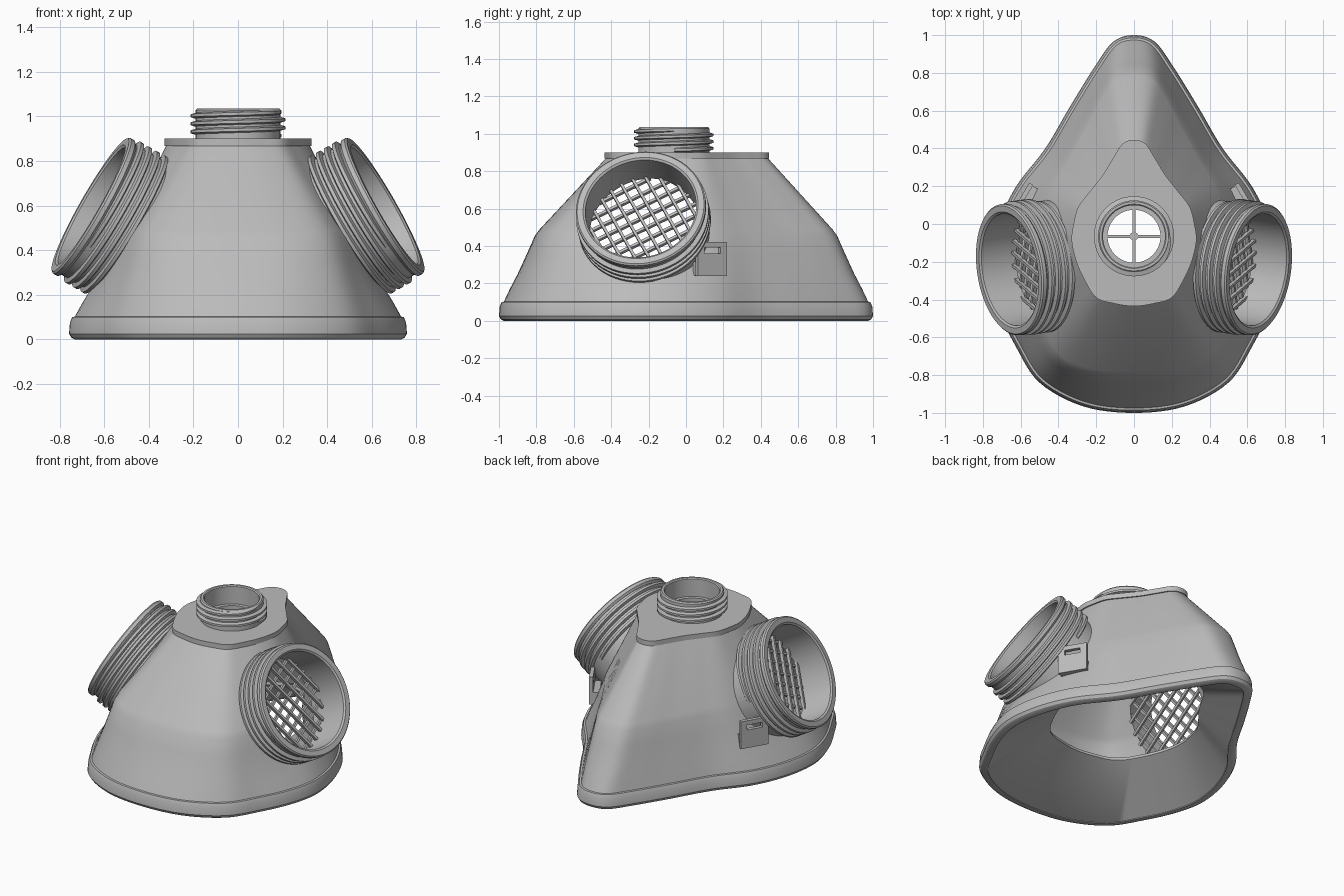
import bpy, bmesh, math
from mathutils import Vector, Matrix

if "Cube" in bpy.data.objects:
    bpy.data.objects.remove(bpy.data.objects["Cube"], do_unlink=True)

grey = bpy.data.materials.new("matte_grey")
grey.use_nodes = True
COLOUR = (0.5, 0.5, 0.5, 1)
grey.diffuse_color = COLOUR
grey.node_tree.nodes["Principled BSDF"].inputs["Base Color"].default_value = COLOUR


def finish(name, bm, matrix=Matrix()):
    bm.transform(matrix)
    bmesh.ops.recalc_face_normals(bm, faces=bm.faces)
    mesh = bpy.data.meshes.new(name)
    bm.to_mesh(mesh)
    bm.free()
    mesh.materials.append(grey)
    obj = bpy.data.objects.new(name, mesh)
    bpy.context.collection.objects.link(obj)
    return obj


def skin(name, rings, matrix=Matrix(), wrap=False):
    """Bridge equal closed rings; wrap into a loop or cap both ends."""
    bm = bmesh.new()
    loops = [[bm.verts.new(p) for p in ring] for ring in rings]
    pairs = list(zip(loops, loops[1:]))
    if wrap:
        pairs.append((loops[-1], loops[0]))
    else:
        bm.faces.new(loops[0])
        bm.faces.new(loops[-1])
    n = len(loops[0])
    for a, b in pairs:
        for i in range(n):
            j = (i + 1) % n
            bm.faces.new((a[i], a[j], b[j], b[i]))
    return finish(name, bm, matrix)


def polar(r, a, z):
    return Vector((r * math.cos(a), r * math.sin(a), z))


def cylinder(name, r, z0, z1, matrix, n=80):
    turn = math.tau / n
    return skin(name, [[polar(r, i * turn, z) for i in range(n)] for z in (z0, z1)], matrix)


def lathe(name, profile, matrix, n=80):
    turn = math.tau / n
    return skin(name, [[polar(r, i * turn, z) for r, z in profile] for i in range(n)], matrix, True)


def thread(name, r, height, z0, pitch, turns, matrix, n=64):
    """Helical ridge with a trapezoid section that fades in and out."""
    rings, steps = [], int(n * turns)
    for i in range(steps + 1):
        fade = min(1, (i + 1) / 8, (steps - i + 1) / 8)
        z, a, w = z0 + pitch * i / n, math.tau * i / n, pitch * 0.4
        top = r + height * fade
        rings.append([polar(r - 0.006, a, z - w), polar(top, a, z - w * 0.45),
                      polar(top, a, z + w * 0.45), polar(r - 0.006, a, z + w)])
    return skin(name, rings, matrix)


def boxes(name, specs, matrix):
    """Boxes given as (centre, size, turn about local z)."""
    bm = bmesh.new()
    for centre, size, turn in specs:
        m = Matrix.Rotation(turn, 4, "Z") @ Matrix.Translation(centre) @ Matrix.Diagonal((*size, 1))
        bmesh.ops.create_cube(bm, size=1, matrix=m)
    return finish(name, bm, matrix)


def combine(obj, tool, operation):
    mod = obj.modifiers.new("cut", "BOOLEAN")
    mod.object, mod.operation, mod.solver = tool, operation, "EXACT"
    bpy.context.view_layer.objects.active = obj
    bpy.ops.object.modifier_apply(modifier=mod.name)
    bpy.data.objects.remove(tool, do_unlink=True)


def smooth(obj):
    bpy.ops.object.select_all(action="DESELECT")
    obj.select_set(True)
    bpy.context.view_layer.objects.active = obj
    bpy.ops.object.shade_smooth_by_angle(angle=math.radians(30))


# Half outlines, back to front: face seal, shoulder and top plate
SEAL = [(0, 1), (.11, .965), (.21, .83), (.34, .62), (.47, .4), (.63, .19), (.725, -.03),
        (.758, -.26), (.715, -.46), (.625, -.65), (.5, -.84), (.27, -.965), (0, -1)]
SHOULDER = [(0, .8), (.1, .775), (.175, .67), (.265, .5), (.36, .33), (.46, .16), (.515, -.03),
            (.53, -.2), (.52, -.38), (.485, -.55), (.4, -.71), (.23, -.785), (0, -.8)]
PLATE = [(0, .445), (.06, .425), (.11, .35), (.165, .26), (.235, .17), (.295, .09), (.32, 0),
         (.33, -.09), (.305, -.2), (.26, -.3), (.2, -.39), (.11, -.42), (0, -.435)]


def outline(z, t, inset, sub=6):
    """Smooth closed ring; t runs from seal (0) over shoulder (1) to plate (2)."""
    low, high, f = (SEAL, SHOULDER, t) if t < 1 else (SHOULDER, PLATE, t - 1)
    half = [Vector(a).lerp(Vector(b), f) for a, b in zip(low, high)]
    ctrl = half + [Vector((-p.x, p.y)) for p in half[-2:0:-1]]
    n, pts = len(ctrl), []
    for i in range(n):
        p, q, r, s = (ctrl[(i + k) % n] for k in (-1, 0, 1, 2))
        for k in range(sub):
            u = k / sub
            pts.append(0.5 * (2 * q + (r - p) * u + (2 * p - 5 * q + 4 * r - s) * u * u
                              + (3 * q - p - 3 * r + s) * u ** 3))
    ring = []
    for i, p in enumerate(pts):
        d = (pts[(i + 1) % len(pts)] - pts[i - 1]).normalized()
        ring.append(Vector((p.x + d.y * inset, p.y - d.x * inset, z)))
    return ring


# Body shell levels: height, outline blend, inset
OUTER = [(0, 0, .025), (.008, 0, .01), (.025, 0, 0), (.075, 0, .004), (.1, 0, .014),
         (.102, 0, .026), (.17, .2, .018), (.25, .46, .008), (.36, .74, .002),
         (.455, .96, 0), (.49, 1.05, 0), (.875, 2, .012)]
INNER = [(-.02, 0, .05), (.1, .04, .06), (.25, .46, .045), (.36, .74, .04),
         (.455, .96, .036), (.49, 1.05, .036), (.84, 1.9, .045)]
body = skin("mask_body", [outline(*level) for level in OUTER])
cavity = skin("cavity_cutter", [outline(*level) for level in INNER])

# Side port frames: origin at the rim centre, local z pointing outwards
axis = Vector((.86, -.13, .49)).normalized()
across = Vector((0, 0, 1)).cross(axis).normalized()
up = axis.cross(across)
frame = Matrix.Translation((.663, -.243, .603)) @ Matrix((across, up, axis)).transposed().to_4x4()
SIDES = {"left": frame, "right": Matrix.Diagonal((-1, 1, 1, 1)) @ frame}

for m in SIDES.values():
    combine(body, cylinder("collar", .336, -.4, -.01, m), "UNION")
combine(body, cavity, "DIFFERENCE")
for m in SIDES.values():
    combine(body, cylinder("port_cutter", .299, -.4, .1, m), "DIFFERENCE")

# Inner sealing flap that slopes inward from the rim
smooth(skin("inner_seal_flap", [outline(.001, 0, .03), outline(.001, 0, .048),
                                outline(.21, 2, -.095), outline(.23, 2, -.1),
                                outline(.035, 0, .035)], wrap=True))

# Top plate with the round opening through plate and body
neck_at = Matrix.Translation((0, -.065, 0))
plate = skin("top_plate", [outline(z, 2, 0) for z in (.868, .9)])
for part in (body, plate):
    combine(part, cylinder("neck_cutter", .14, .75, 1, neck_at), "DIFFERENCE")
    smooth(part)

# Threaded neck and its spokes
smooth(lathe("neck", [(.14, .89), (.19, .89), (.19, 1.028), (.183, 1.036), (.17, 1.036),
                      (.164, 1.03), (.164, .915), (.14, .915)], neck_at))
smooth(thread("neck_thread", .19, .022, .913, .036, 3, neck_at))
boxes("neck_spokes", [((0, 0, .895), (.29, .016, .025), a) for a in (0, math.pi / 2)], neck_at)
smooth(lathe("spoke_hub", [(.009, .88), (.022, .88), (.022, .91), (.009, .91)], neck_at, 24))

# Side ports: rim, thread and grille
for side, m in SIDES.items():
    smooth(lathe(side + "_port_rim", [(.299, -.04), (.338, -.04), (.35, -.028), (.35, -.008),
                                      (.342, 0), (.31, 0), (.299, -.008)], m))
    smooth(thread(side + "_port_thread", .336, .022, -.2, .042, 3.6, m))
    bars = []
    for layer, turn in enumerate((math.radians(30), math.radians(120))):
        for k in range(-4, 5):
            offset = k * .066
            length = 2 * math.sqrt(.306 ** 2 - offset ** 2)
            bars.append(((0, offset, -.22 + layer * .016), (length, .015, .022), turn))
    boxes(side + "_port_grille", bars, m)

# Slotted strap tabs
out = Vector((.86, .51, 0)).normalized()
along = Vector((out.y, -out.x, 0))
tab_frame = Matrix.Translation((.59, .135, .33)) @ Matrix(
    (along, Vector((0, 0, 1)), out)).transposed().to_4x4()
for side, flip in (("left", 1), ("right", -1)):
    m = Matrix.Diagonal((flip, 1, 1, 1)) @ tab_frame
    tab = boxes(side + "_strap_tab", [((0, 0, 0), (.18, .18, .024), 0)], m)
    combine(tab, boxes("slot_cutter", [((0, .045, 0), (.1, .032, .2), 0)], m), "DIFFERENCE")
    boxes(side + "_tab_mount", [((0, -.05, -.03), (.17, .075, .04), 0)], m)
